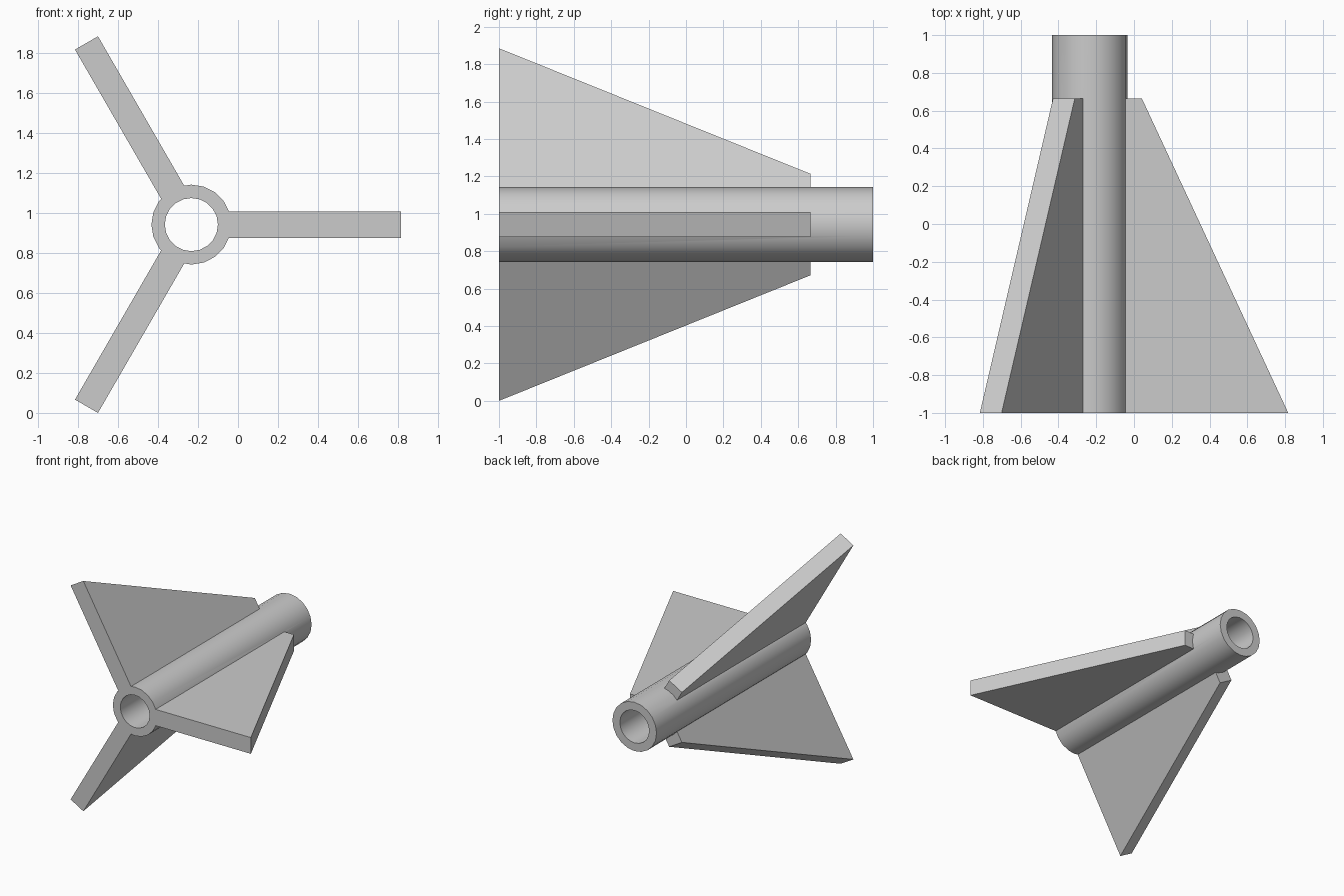
import bpy
import math
from mathutils import Matrix, Vector

cube = bpy.data.objects.get("Cube")
if cube:
    bpy.data.objects.remove(cube, do_unlink=True)

AXIS = Vector((-0.2335, 0, 0.9425))   # centre line of the tube
OUTER, BORE = 0.2, 0.133
THICK = 0.133
SPAN, TIP = 1.05, 0.275               # fin reach at the front and back ends
FRONT, FIN_BACK = -1.0, 0.665
SIDES = 20

grey = bpy.data.materials.new("light_grey")
grey.use_nodes = True
colour = (0.6, 0.6, 0.6, 1)
grey.diffuse_color = colour
grey.node_tree.nodes["Principled BSDF"].inputs["Base Color"].default_value = colour


def cylinder(name, radius, length):
    bpy.ops.mesh.primitive_cylinder_add(vertices=SIDES, radius=radius, depth=length,
                                        location=AXIS, rotation=(math.pi / 2, 0, 0))
    obj = bpy.context.object
    obj.name = name
    obj.data.materials.append(grey)
    return obj


def fin(name, angle):
    # Tapered plate in the plane of the tube, thickened and turned about it
    root = (OUTER + BORE) / 2
    outline = [(root, FRONT), (SPAN, FRONT), (TIP, FIN_BACK), (root, FIN_BACK)]
    h = THICK / 2
    verts = [(x, y, z) for z in (-h, h) for x, y in outline]
    faces = [(3, 2, 1, 0), (4, 5, 6, 7)]
    faces += [(i, (i + 1) % 4, (i + 1) % 4 + 4, i + 4) for i in range(4)]
    mesh = bpy.data.meshes.new(name)
    mesh.from_pydata(verts, [], faces)
    mesh.transform(Matrix.Translation(AXIS) @ Matrix.Rotation(angle, 4, 'Y'))
    mesh.materials.append(grey)
    obj = bpy.data.objects.new(name, mesh)
    bpy.context.collection.objects.link(obj)
    return obj


def combine(target, tool, operation):
    mod = target.modifiers.new(operation.title(), 'BOOLEAN')
    mod.operation = operation
    mod.solver = 'EXACT'
    mod.object = tool
    bpy.context.view_layer.objects.active = target
    bpy.ops.object.modifier_apply(modifier=mod.name)
    bpy.data.objects.remove(tool, do_unlink=True)


# Solid rod, three fused fins, then the bore drilled through
body = cylinder("finned_tube", OUTER, 2)
for i in range(3):
    combine(body, fin(f"fin_{i + 1}", i * math.tau / 3), 'UNION')
combine(body, cylinder("bore_cutter", BORE, 3), 'DIFFERENCE')

# Round walls smooth, fin and rim edges sharp
bpy.ops.object.select_all(action='DESELECT')
body.select_set(True)
bpy.context.view_layer.objects.active = body
bpy.ops.object.shade_smooth_by_angle(angle=math.radians(25))
